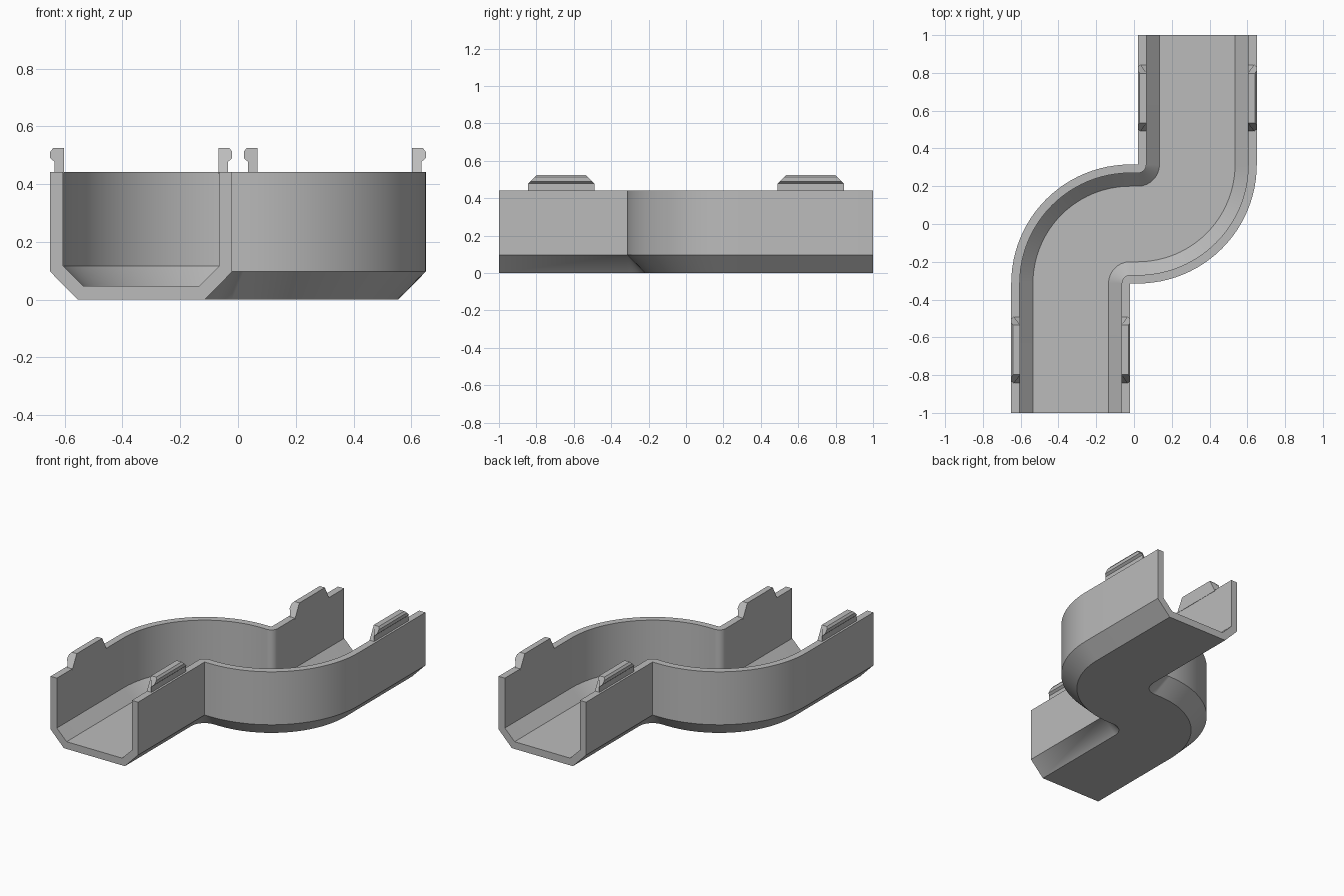
import bpy, bmesh, math

if "Cube" in bpy.data.objects:
    bpy.data.objects.remove(bpy.data.objects["Cube"])

gray = bpy.data.materials.new("light gray")
gray.diffuse_color = (0.5, 0.5, 0.5, 1)
gray.use_nodes = True
gray.node_tree.nodes["Principled BSDF"].inputs["Base Color"].default_value = gray.diffuse_color

R = 0.315      # bend radius at the centre of the channel
X0 = 0.335     # sideways offset of each straight run
STEPS = 24


def loft(name, rings):
    """Join equal closed rings into a capped solid."""
    bm = bmesh.new()
    vs = [[bm.verts.new(p) for p in ring] for ring in rings]
    n = len(vs[0])
    for a, b in zip(vs, vs[1:]):
        for i in range(n):
            j = (i + 1) % n
            bm.faces.new((a[i], a[j], b[j], b[i]))
    bm.faces.new(vs[0])
    bm.faces.new(vs[-1])
    bmesh.ops.remove_doubles(bm, verts=bm.verts, dist=1e-5)
    bmesh.ops.recalc_face_normals(bm, faces=bm.faces)
    me = bpy.data.meshes.new(name)
    bm.to_mesh(me)
    bm.free()
    me.materials.append(gray)
    ob = bpy.data.objects.new(name, me)
    bpy.context.collection.objects.link(ob)
    return ob


# S-shaped centre line: (x, y, heading measured from +y towards +x)
first = [(-X0, -1.0, 0.0)]
for k in range(STEPS + 1):
    t = math.pi / 2 * k / STEPS
    first.append((-X0 + R * (1 - math.cos(t)), -R + R * math.sin(t), t))
path = first + [(-x, -y, t) for x, y, t in reversed(first)]

# Channel section: sideways offset and height
half = [(0.22, 0), (0.315, 0.097), (0.315, 0.442), (0.27, 0.442), (0.27, 0.117), (0.2, 0.047)]
section = half + [(-d, z) for d, z in reversed(half)]
channel = loft("channel", [[(x + d * math.cos(t), y - d * math.sin(t), z) for d, z in section]
                           for x, y, t in path])
bpy.context.view_layer.objects.active = channel
channel.select_set(True)
bpy.ops.object.shade_smooth_by_angle(angle=math.radians(30))

# Snap clips: section as outward offset and height, with ends sloping above the stem
clip = [(0, 0.435), (0.033, 0.435), (0.033, 0.478), (0.047, 0.49),
        (0.047, 0.512), (0.037, 0.525), (0, 0.525)]
for row, cx, cy in (("front", -X0, -0.667), ("back", X0, 0.667)):
    for side, s in (("left", -1), ("right", 1)):
        rings = [[(cx + s * (0.268 + o), cy + e * (0.178 - max(0, z - 0.478)), z)
                  for o, z in clip] for e in (-1, 1)]
        loft(f"{row}_{side}_clip", rings)
